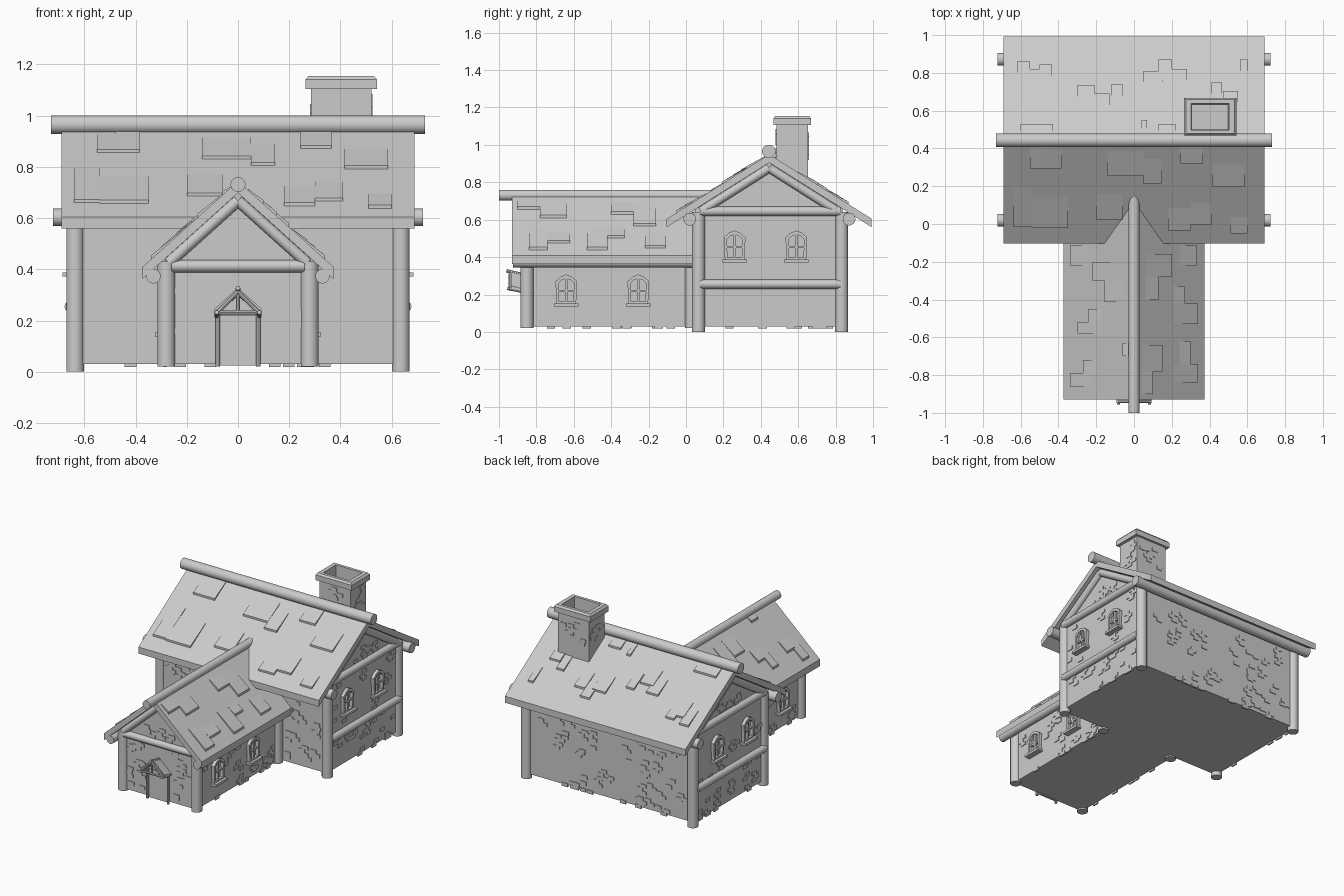
import bpy, bmesh, math, random
from mathutils import Vector

if "Cube" in bpy.data.objects:
    bpy.data.objects.remove(bpy.data.objects["Cube"])

random.seed(4)
grey = bpy.data.materials.new("plain grey")
grey.diffuse_color = (0.6, 0.6, 0.6, 1)
grey.use_nodes = True
grey.node_tree.nodes["Principled BSDF"].inputs["Base Color"].default_value = grey.diffuse_color


def finish(name, bm, smooth=False):
    bmesh.ops.recalc_face_normals(bm, faces=bm.faces)
    me = bpy.data.meshes.new(name)
    bm.to_mesh(me)
    bm.free()
    ob = bpy.data.objects.new(name, me)
    bpy.context.collection.objects.link(ob)
    me.materials.append(grey)
    if smooth:
        bpy.ops.object.select_all(action='DESELECT')
        ob.select_set(True)
        bpy.context.view_layer.objects.active = ob
        bpy.ops.object.shade_smooth_by_angle(angle=math.radians(35))
    return ob


def add_hull(bm, a, b):
    """Closed solid between two matching loops of points."""
    va = [bm.verts.new(p) for p in a]
    vb = [bm.verts.new(p) for p in b]
    bm.faces.new(va)
    bm.faces.new(vb)
    n = len(va)
    for i in range(n):
        j = (i + 1) % n
        bm.faces.new((va[i], va[j], vb[j], vb[i]))


def add_box(bm, x0, x1, y0, y1, z0, z1):
    ring = [(x0, y0), (x1, y0), (x1, y1), (x0, y1)]
    add_hull(bm, [(x, y, z0) for x, y in ring], [(x, y, z1) for x, y in ring])


def prism(name, profile, axis, t0, t1):
    bm = bmesh.new()
    f = (lambda t, p: (t, p[0], p[1])) if axis == 'x' else (lambda t, p: (p[0], t, p[1]))
    add_hull(bm, [f(t0, p) for p in profile], [f(t1, p) for p in profile])
    return finish(name, bm)


def log(name, a, b, r, sides=20):
    bm = bmesh.new()
    a, b = Vector(a), Vector(b)
    d = (b - a).normalized()
    u = d.orthogonal().normalized()
    w = d.cross(u)
    ring = [r * (math.cos(i * math.tau / sides) * u + math.sin(i * math.tau / sides) * w)
            for i in range(sides)]
    add_hull(bm, [a + p for p in ring], [b + p for p in ring])
    return finish(name, bm, True)


def gable_roof(c, half, top, slope, th):
    e = top - half * slope
    return [(c, top), (c + half, e), (c + half, e - th), (c, top - th), (c - half, e - th), (c - half, e)]


def shingles(name, place, slope, patches):
    """Tilted plates; patch = along ridge u0,u1, plan distance from ridge d0,d1."""
    bm = bmesh.new()
    c = math.cos(math.atan(slope))
    for u0, u1, d0, d1 in patches:
        ring = [(u0, d0, .003), (u1, d0, .003), (u1, d1, .011), (u0, d1, .011)]
        add_hull(bm, [place(u, d, h / c) for u, d, h in ring], [place(u, d, -.01) for u, d, h in ring])
    finish(name, bm)


def bricks(name, axis, pos, u0, u1, z0, z1, n, avoid=(), t=.005):
    """Random clusters of slightly raised bricks on a flat wall."""
    bm = bmesh.new()
    w, h = .045, .024
    for _ in range(n):
        u, z = random.uniform(u0, u1 - w), random.uniform(z0, z1 - 2 * h)
        if any(abs(u + w / 2 - a) < .1 and b - .06 < z < b + .19 for a, b in avoid):
            continue
        for k in range(random.choice((1, 2, 3))):
            a = min(max(u + (k % 2) * w * .55 * random.choice((-1, 1)), u0), u1 - w)
            b = z + k * h
            if axis == 'x':
                add_box(bm, pos - t, pos + t, a, a + w, b, b + h)
            else:
                add_box(bm, a, a + w, pos - t, pos + t, b, b + h)
    finish(name, bm)


def window(name, side, wall, y, z):
    """Arched frame with cross bars and a sill, on a wall facing +x or -x."""
    bm = bmesh.new()
    outer = [(-.052, 0), (.052, 0), (.058, .125), (.03, .15), (0, .162), (-.03, .15), (-.058, .125)]
    inner = [(-.038, .018), (.038, .018), (.042, .115), (.024, .132), (0, .142), (-.024, .132), (-.042, .115)]
    X = lambda d: side * (wall + d)
    loops = [[bm.verts.new((X(d), y + a, z + b)) for a, b in pts]
             for d, pts in ((-.01, outer), (.022, outer), (.022, inner), (-.01, inner))]
    for la, lb in zip(loops, loops[1:]):
        for i in range(7):
            j = (i + 1) % 7
            bm.faces.new((la[i], la[j], lb[j], lb[i]))
    add_box(bm, X(-.01), X(.015), y - .006, y + .006, z + .01, z + .15)
    add_box(bm, X(-.01), X(.015), y - .042, y + .042, z + .068, z + .08)
    add_box(bm, X(-.01), X(.04), y - .066, y + .066, z - .008, z + .008)
    finish(name, bm)


# main house and front wing walls
MS, WS, RY = .63, .9, .445
prism("main_walls", [(.05, .03), (.84, .03), (.84, .66), (RY, .91), (.05, .66)], 'x', -.645, .645)
prism("wing_walls", [(-.285, .03), (.285, .03), (.285, .445), (0, .70), (-.285, .445)], 'y', -.86, .1)

# roofs and ridge logs
prism("main_roof", gable_roof(RY, .548, .95, MS, .045), 'x', -.69, .69)
prism("wing_roof", gable_roof(0, .373, .745, WS, .047), 'y', -.93, .12)
log("main_ridge_log", (-.73, .443, .965), (.73, .443, .965), .036)
log("wing_ridge_log", (0, -1, .731), (0, .17, .731), .029)

# shingle patches
shingles("main_front_shingles", lambda u, d, h: (u, RY - d, .95 - d * MS + h), MS,
         [(-.55, -.48, .04, .15), (-.48, -.385, .02, .15), (-.14, .05, .06, .19), (.05, .145, .1, .23),
          (.245, .365, .02, .125), (.415, .585, .13, .25), (-.64, -.54, .25, .46), (-.54, -.35, .3, .465),
          (-.2, -.06, .29, .42), (.18, .3, .36, .48), (.3, .41, .335, .45), (.51, .6, .41, .495)])
lower = [(-.62, -.55, .86), (-.555, -.5, .82), (-.5, -.435, .845), (-.3, -.21, .735), (-.23, -.13, .69),
         (-.12, -.06, .74), (.05, .15, .81), (.13, .2, .87), (.2, .28, .82), (.41, .465, .75),
         (.47, .55, .705), (.56, .6, .87), (.13, .22, .53), (-.6, -.43, .53), (.04, .07, .55)]
shingles("main_back_shingles", lambda u, d, h: (u, RY + d, .95 - d * MS + h), MS,
         [(a, b, max(y - RY - .11, .02), y - RY) for a, b, y in lower])
shingles("wing_right_shingles", lambda u, d, h: (d, u, .745 - d * WS + h), WS,
         [(-.22, -.11, .24, .33), (-.28, -.16, .06, .2), (-.4, -.28, .06, .13), (-.53, -.42, .21, .34),
          (-.42, -.33, .21, .27), (-.9, -.78, .04, .1), (-.78, -.64, .04, .15), (-.84, -.74, .21, .34),
          (-.74, -.62, .24, .3)])
shingles("wing_left_shingles", lambda u, d, h: (-d, u, .745 - d * WS + h), WS,
         [(-.22, -.11, .24, .34), (-.3, -.2, .07, .22), (-.41, -.3, .06, .16), (-.52, -.45, .17, .24),
          (-.58, -.52, .17, .3), (-.8, -.72, .2, .27), (-.86, -.79, .22, .34), (-.7, -.63, .03, .06)])

# eave logs, running along the main roof
for n, y in (("front", .02), ("back", .872)):
    log(f"main_{n}_eave_log", (-.722, y, .603), (.722, y, .603), .034)

for s, n in ((-1, "left"), (1, "right")):
    # corner posts
    for k, y in (("front", .067), ("back", .832)):
        log(f"main_{k}_post_{n}", (s * .636, y, 0), (s * .636, y, .64), .035)
    for k, y in (("front", -.85), ("rear", .03)):
        log(f"wing_{k}_post_{n}", (s * .28, y, .02), (s * .28, y, .43), .035)
    # side gable beams
    for k, z in (("upper", .645), ("lower", .255)):
        log(f"main_{k}_beam_{n}", (s * .652, .075, z), (s * .652, .825, z), .025)
    for k, y in (("front", .08), ("back", .81)):
        log(f"main_{k}_rafter_{n}", (s * .652, y, .645), (s * .652, RY, .876), .024)
    # wing gable rafter and eave log
    log(f"wing_rafter_{n}", (s * .27, -.862, .425), (0, -.862, .668), .022)
    log(f"wing_eave_log_{n}", (s * .33, -.925, .373), (s * .33, .06, .373), .028)
    # windows
    mains, wings = [(.26, .38), (.59, .38)], [(-.64, .145), (-.255, .145)]
    for i, (y, z) in enumerate(mains):
        window(f"main_window_{n}_{i}", s, .645, y, z)
    for i, (y, z) in enumerate(wings):
        window(f"wing_window_{n}_{i}", s, .285, y, z)
    # raised bricks on the side walls
    bricks(f"main_side_bricks_{n}", 'x', s * .645, .1, .8, .05, .63, 30, mains)
    bricks(f"main_gable_bricks_{n}", 'x', s * .645, .3, .6, .66, .77, 6)
    bricks(f"wing_side_bricks_{n}", 'x', s * .285, -.81, .0, .05, .37, 24, wings)
    bricks(f"main_front_bricks_{n}", 'y', .05, *sorted((s * .32, s * .6)), .05, .55, 16)
    bricks(f"wing_front_bricks_{n}", 'y', -.86, *sorted((s * .1, s * .25)), .04, .39, 10)
    bricks(f"main_base_bricks_{n}", 'x', s * .645, .1, .8, .018, .067, 5)
    bricks(f"wing_base_bricks_{n}", 'x', s * .285, -.81, 0, .018, .067, 5)
    # door posts and porch canopy
    log(f"door_post_{n}", (s * .079, -.875, .02), (s * .079, -.875, .23), .009, 8)
    bm = bmesh.new()
    sec = [(0, .32), (s * .092, .238), (s * .092, .226), (0, .308)]
    add_hull(bm, [(x, -.935, z + .008) for x, z in sec], [(x, -.855, z - .012) for x, z in sec])
    finish(f"canopy_roof_{n}", bm)
    log(f"canopy_rafter_{n}", (s * .088, -.94, .225), (0, -.94, .312), .008, 8)
    log(f"canopy_arm_{n}", (s * .083, -.87, .215), (s * .083, -.955, .232), .008, 8)

log("wing_front_beam", (-.26, -.862, .412), (.26, -.862, .412), .024)
bricks("back_bricks", 'y', .84, -.6, .6, .05, .56, 42)
bricks("back_base_bricks", 'y', .84, -.6, .6, .018, .067, 8)
bricks("wing_gable_bricks", 'y', -.86, -.12, .12, .43, .54, 6)

# door and the rest of the canopy
bm = bmesh.new()
add_box(bm, -.072, .072, -.868, -.85, .025, .22)
finish("door", bm)
log("canopy_ridge", (0, -.86, .303), (0, -.96, .327), .009, 8)
log("canopy_tie", (-.085, -.94, .232), (.085, -.94, .232), .008, 8)
log("canopy_king_post", (0, -.94, .232), (0, -.94, .315), .007, 8)


# chimney: nested rectangles from base up over the cap and down the flue
def rect(bm, hx, hy, z):
    return [bm.verts.new((.403 + a * hx, .568 + b * hy, z)) for a, b in ((-1, -1), (1, -1), (1, 1), (-1, 1))]


bm = bmesh.new()
rings = [rect(bm, *r) for r in ((.118, .085, .7), (.118, .085, 1.105), (.139, .1, 1.105), (.139, .1, 1.142),
                                (.128, .09, 1.155), (.1, .07, 1.155), (.095, .065, 1.0))]
for a, b in zip(rings, rings[1:]):
    for i in range(4):
        j = (i + 1) % 4
        bm.faces.new((a[i], a[j], b[j], b[i]))
bm.faces.new(rings[0])
bm.faces.new(rings[-1])
finish("chimney", bm)
for k, p, ax, a, b in (("left", .285, 'x', .49, .645), ("right", .521, 'x', .49, .645),
                       ("front", .483, 'y', .29, .515), ("back", .653, 'y', .29, .515)):
    bricks(f"chimney_bricks_{k}", ax, p, a, b, .9, 1.09, 6, (), .004)
